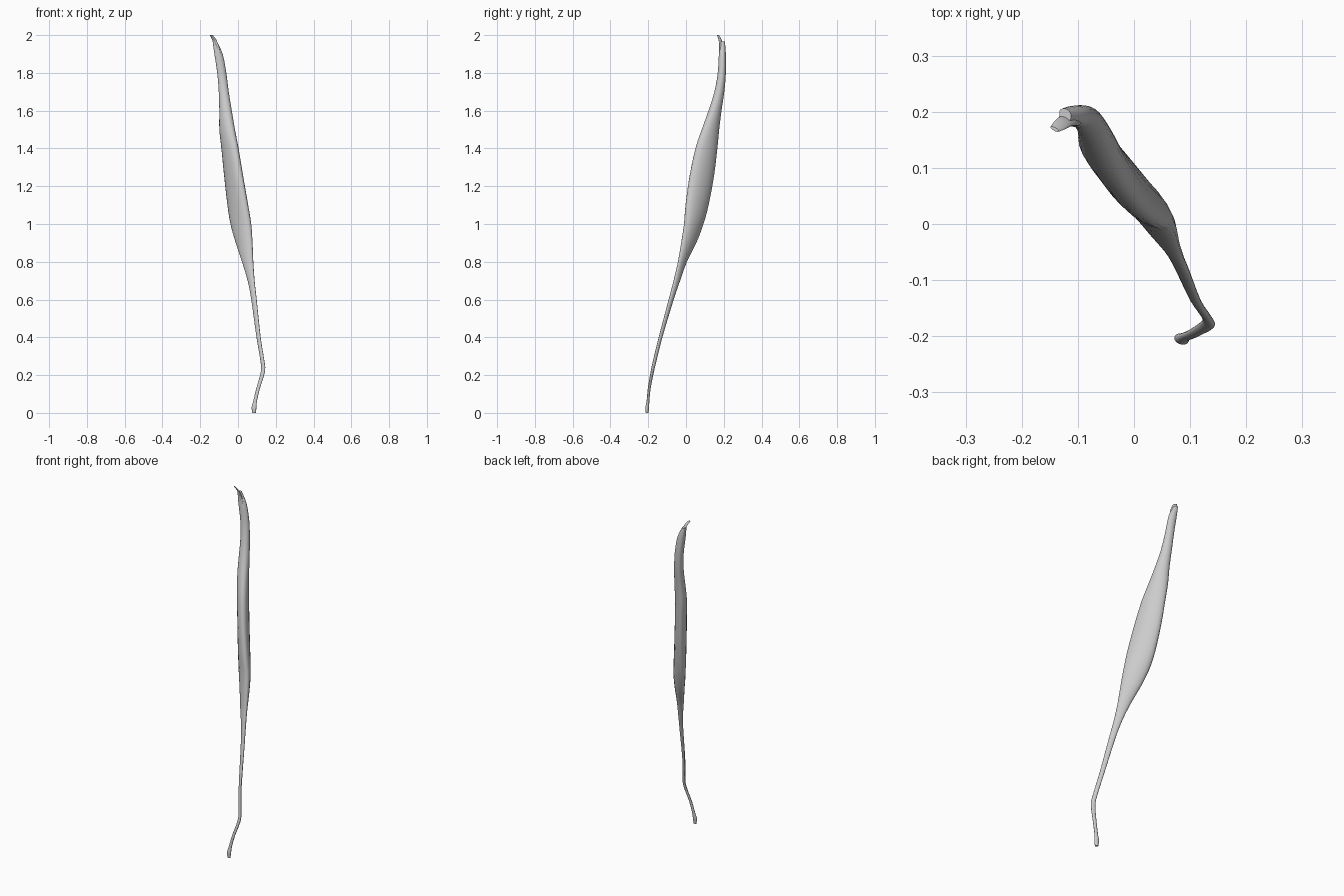
import bpy, bmesh, math

if "Cube" in bpy.data.objects:
    bpy.data.objects.remove(bpy.data.objects["Cube"])

SIDES = 20

# Cross-sections of the belly and tendon: z, x min, x max, y min, y max, skew in degrees
SECTIONS = [
    (0.00, .076, .094, -.213, -.199, 80),
    (0.03, .072, .098, -.215, -.195, 80),
    (0.06, .080, .100, -.209, -.194, 80),
    (0.13, .097, .116, -.202, -.187, 75),
    (0.22, .121, .143, -.187, -.169, 65),
    (0.28, .118, .139, -.174, -.155, 60),
    (0.40, .098, .120, -.145, -.125, 60),
    (0.60, .070, .099, -.092, -.065, 58),
    (0.70, .051, .088, -.066, -.031, 55),
    (0.80, .021, .081, -.043, .005, 50),
    (0.90, -.012, .077, -.026, .055, 47),
    (1.00, -.040, .070, -.011, .093, 47),
    (1.10, -.056, .054, -.003, .120, 47),
    (1.25, -.073, .028, .018, .148, 49),
    (1.40, -.088, .003, .050, .166, 54),
    (1.50, -.099, -.016, .083, .176, 62),
    (1.60, -.102, -.033, .119, .188, 74),
    (1.70, -.106, -.049, .150, .203, 82),
    (1.80, -.115, -.062, .168, .211, 90),
    (1.90, -.131, -.081, .174, .211, 90),
    (1.965, -.137, -.112, .180, .206, 85),
]

# Hooked tip at the upper end
TIP = [
    (1.86, -.110, -.086, .175, .198, 70),
    (1.93, -.120, -.097, .175, .196, 60),
    (1.965, -.133, -.110, .174, .192, 45),
    (1.985, -.142, -.121, .169, .184, 40),
    (2.00, -.149, -.134, .164, .174, 40),
]


def refine(rows, steps):
    """Catmull-Rom interpolation between cross-sections."""
    out = []
    for i in range(len(rows) - 1):
        p0, p1 = rows[max(i - 1, 0)], rows[i]
        p2, p3 = rows[i + 1], rows[min(i + 2, len(rows) - 1)]
        for k in range(steps):
            t = k / steps
            out.append([b + .5 * t * (c - a + t * (2 * a - 5 * b + 4 * c - d
                        + t * (3 * (b - c) + d - a)))
                        for a, b, c, d in zip(p0, p1, p2, p3)])
    out.append(list(rows[-1]))
    return out


def loft(name, rows, groove=0.0):
    """Skin skewed elliptical rings and close both ends."""
    bm = bmesh.new()
    rings = []
    for z, x0, x1, y0, y1, skew in refine(rows, 3):
        ring = []
        depth = groove * min(max((z - 1.5) / .4, 0), 1)
        for k in range(SIDES):
            t = math.tau * k / SIDES
            off = math.remainder(t - .1, math.tau)
            s = 1 - depth * math.exp(-(off / .55) ** 2)
            x = (x0 + x1) / 2 - s * (x1 - x0) / 2 * math.cos(t)
            y = (y0 + y1) / 2 + s * (y1 - y0) / 2 * math.cos(t - math.radians(skew))
            ring.append(bm.verts.new((x, y, z)))
        rings.append(ring)
    for a, b in zip(rings, rings[1:]):
        for k in range(SIDES):
            n = (k + 1) % SIDES
            bm.faces.new((a[k], a[n], b[n], b[k]))
    bm.faces.new(rings[0])
    bm.faces.new(rings[-1])
    bmesh.ops.recalc_face_normals(bm, faces=bm.faces)
    mesh = bpy.data.meshes.new(name)
    bm.to_mesh(mesh)
    bm.free()
    obj = bpy.data.objects.new(name, mesh)
    bpy.context.collection.objects.link(obj)
    bpy.ops.object.select_all(action='DESELECT')
    obj.select_set(True)
    bpy.context.view_layer.objects.active = obj
    bpy.ops.object.shade_smooth_by_angle(angle=math.radians(40))
    return obj


# Muscle belly with its long lower tendon, then the upper hooked tip
loft("muscle_belly_and_tendon", SECTIONS, groove=0.35)
loft("upper_tendon_tip", TIP)
